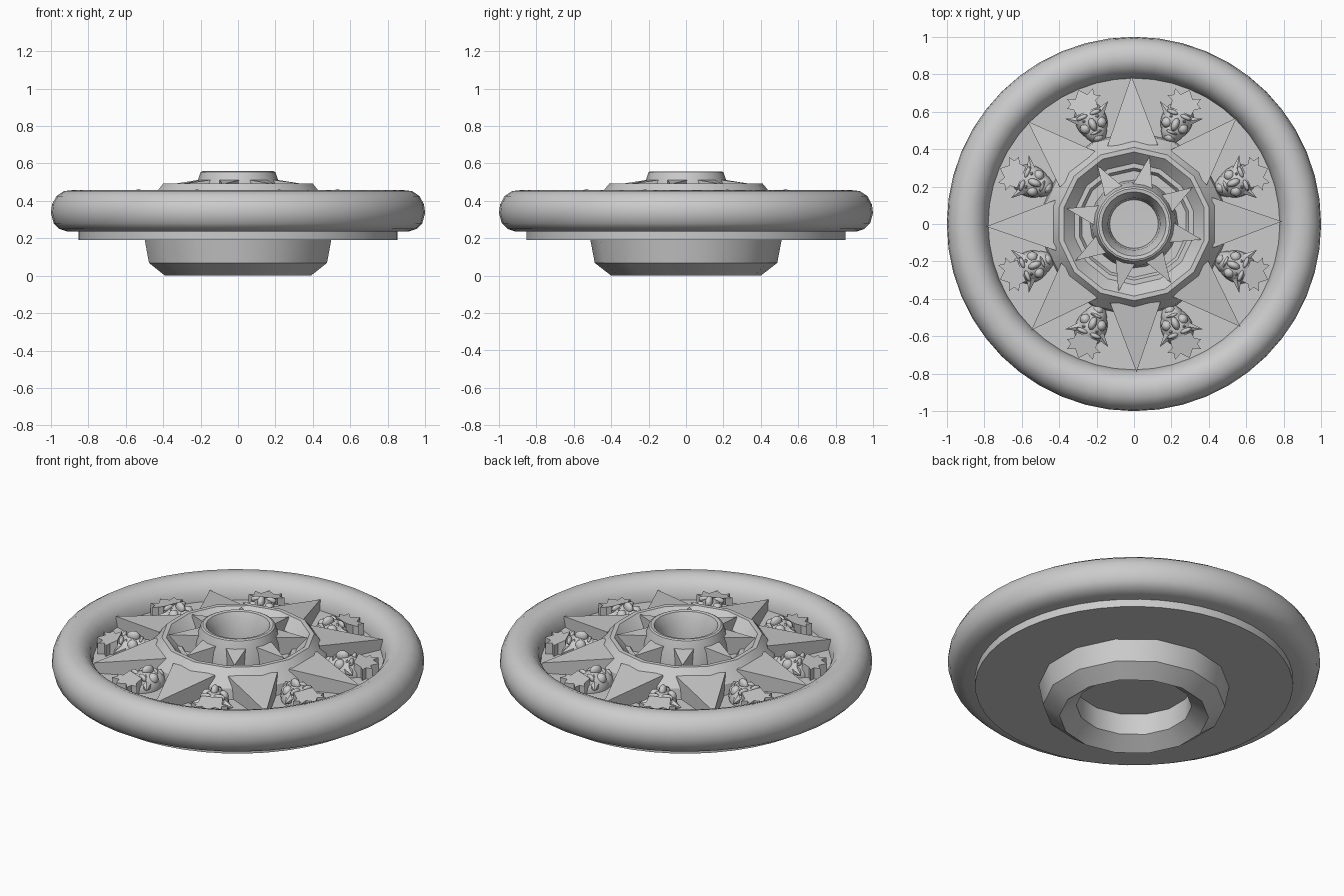
import bpy, bmesh, math
from mathutils import Matrix, Vector

if "Cube" in bpy.data.objects:
    bpy.data.objects.remove(bpy.data.objects["Cube"], do_unlink=True)

GREY = (0.6, 0.6, 0.6, 1)
stone = bpy.data.materials.new("plain grey")
stone.use_nodes = True
stone.diffuse_color = GREY
stone.node_tree.nodes["Principled BSDF"].inputs["Base Color"].default_value = GREY


def finish(bm, name, angle=30):
    """Turn a bmesh into a shaded object."""
    bmesh.ops.remove_doubles(bm, verts=bm.verts, dist=1e-5)
    bmesh.ops.recalc_face_normals(bm, faces=bm.faces)
    mesh = bpy.data.meshes.new(name)
    bm.to_mesh(mesh)
    bm.free()
    mesh.materials.append(stone)
    obj = bpy.data.objects.new(name, mesh)
    bpy.context.collection.objects.link(obj)
    bpy.ops.object.select_all(action='DESELECT')
    obj.select_set(True)
    bpy.context.view_layer.objects.active = obj
    if angle:
        bpy.ops.object.shade_smooth_by_angle(angle=math.radians(angle))
    return obj


def lathe(name, profile, sides, closed=False, turn=0.0, angle=30):
    """Spin an (r, z) profile around the z axis."""
    bm = bmesh.new()
    start = Matrix.Rotation(turn, 3, 'Z')
    vs = [bm.verts.new(start @ Vector((r, 0, z))) for r, z in profile]
    pairs = list(zip(vs, vs[1:])) + ([(vs[-1], vs[0])] if closed else [])
    edges = [bm.edges.new(p) for p in pairs]
    bmesh.ops.spin(bm, geom=vs + edges, cent=(0, 0, 0), axis=(0, 0, 1),
                   angle=math.tau, steps=sides, use_duplicate=False)
    return finish(bm, name, angle)


def prism(bm, outline, bottom, tops):
    """Extrude an xy outline from a flat bottom to per-point top heights."""
    low = [bm.verts.new((x, y, bottom)) for x, y in outline]
    high = [bm.verts.new((x, y, t)) for (x, y), t in zip(outline, tops)]
    n = len(outline)
    bm.faces.new(low[::-1])
    bm.faces.new(high)
    for i in range(n):
        j = (i + 1) % n
        bm.faces.new((low[i], low[j], high[j], high[i]))


def spikes(name, inner, outer, half, bottom, z_in, z_out, turn):
    """Eight wedge rays around the centre."""
    bm = bmesh.new()
    for k in range(8):
        ray = Matrix.Rotation(turn + k * math.tau / 8, 2)
        pts = [ray @ Vector(p) for p in ((inner, -half), (outer, 0), (inner, half))]
        prism(bm, pts, bottom, (z_in, z_out, z_in))
    return finish(bm, name, 0)


# Outer rim, rounded ring
lathe("outer_rim", [(0.775, 0.30), (0.78, 0.35), (0.795, 0.40), (0.83, 0.44),
                    (0.875, 0.458), (0.93, 0.452), (0.97, 0.425), (0.994, 0.38),
                    (1.0, 0.335), (0.985, 0.28), (0.955, 0.25), (0.91, 0.235),
                    (0.80, 0.235)], 48, closed=True, angle=35)

# Base disc with the raised floor of the wheel
lathe("base_disc", [(0, 0.19), (0.853, 0.19), (0.853, 0.24), (0.79, 0.24),
                    (0.79, 0.34), (0, 0.34)], 48)

# Foot ring underneath, bevelled inside and out
lathe("foot_ring", [(0.31, 0.195), (0.31, 0.065), (0.40, 0.0), (0.488, 0.068),
                    (0.512, 0.195)], 14, closed=True, turn=math.pi / 14)

# Raised hub ring with a sunken channel
lathe("hub_ring", [(0.495, 0.33), (0.485, 0.40), (0.41, 0.492), (0.385, 0.492),
                   (0.325, 0.43), (0.30, 0.43), (0.285, 0.405), (0.15, 0.405),
                   (0.15, 0.33)], 14, closed=True, turn=math.pi / 14)

# Centre cup
lathe("centre_cup", [(0.235, 0.40), (0.225, 0.48), (0.20, 0.553), (0.19, 0.558),
                     (0.172, 0.555), (0.14, 0.49), (0.13, 0.40), (0, 0.395)], 24)

# Large and small star rays
spikes("large_rays", 0.42, 0.79, 0.135, 0.33, 0.455, 0.40, math.radians(1))
spikes("small_rays", 0.18, 0.37, 0.062, 0.40, 0.515, 0.488, math.radians(-13))


def blob(bm, loc, size, detail=2):
    m = Matrix.Translation(loc) @ Matrix.Diagonal((*size, 1))
    bmesh.ops.create_icosphere(bm, subdivisions=detail, radius=1, matrix=m)


def head(name):
    """Small carved face, chin towards the hub and crown outwards."""
    bm = bmesh.new()
    # skull, jaw, chin, nose, mouth
    blob(bm, (0, 0.60, 0.345), (0.085, 0.105, 0.085), 3)
    blob(bm, (0, 0.54, 0.35), (0.062, 0.07, 0.075))
    blob(bm, (0, 0.50, 0.37), (0.032, 0.026, 0.05))
    blob(bm, (0, 0.575, 0.43), (0.021, 0.037, 0.032))
    blob(bm, (0, 0.53, 0.41), (0.032, 0.01, 0.022))
    for s in (-1, 1):
        # cheek, brow, eye
        blob(bm, (s * 0.045, 0.57, 0.395), (0.03, 0.03, 0.035))
        blob(bm, (s * 0.037, 0.632, 0.415), (0.034, 0.013, 0.02))
        blob(bm, (s * 0.036, 0.608, 0.41), (0.015, 0.01, 0.018), 1)
        # pointed ear
        tip = (Matrix.Translation((s * 0.092, 0.64, 0.375))
               @ Matrix.Rotation(-s * math.radians(58), 4, 'Z')
               @ Matrix.Rotation(math.radians(-90), 4, 'X'))
        bmesh.ops.create_cone(bm, cap_ends=True, segments=6, radius1=0.028,
                              radius2=0, depth=0.075, matrix=tip)
    # spiky crown
    right = [(0.06, 0.65), (0.065, 0.69), (0.098, 0.705), (0.068, 0.72),
             (0.075, 0.755), (0.035, 0.735)]
    outline = right + [(0, 0.775)] + [(-x, y) for x, y in reversed(right)]
    prism(bm, outline, 0.335, [0.425 if y < 0.66 else 0.405 for x, y in outline])
    return finish(bm, name, 40)


# Eight heads between the large rays
first = head("carved_head_1")
for k in range(8):
    obj = first
    if k:
        obj = bpy.data.objects.new(f"carved_head_{k + 1}", first.data)
        bpy.context.collection.objects.link(obj)
    obj.rotation_euler.z = math.radians(22.5 + 45 * k)
